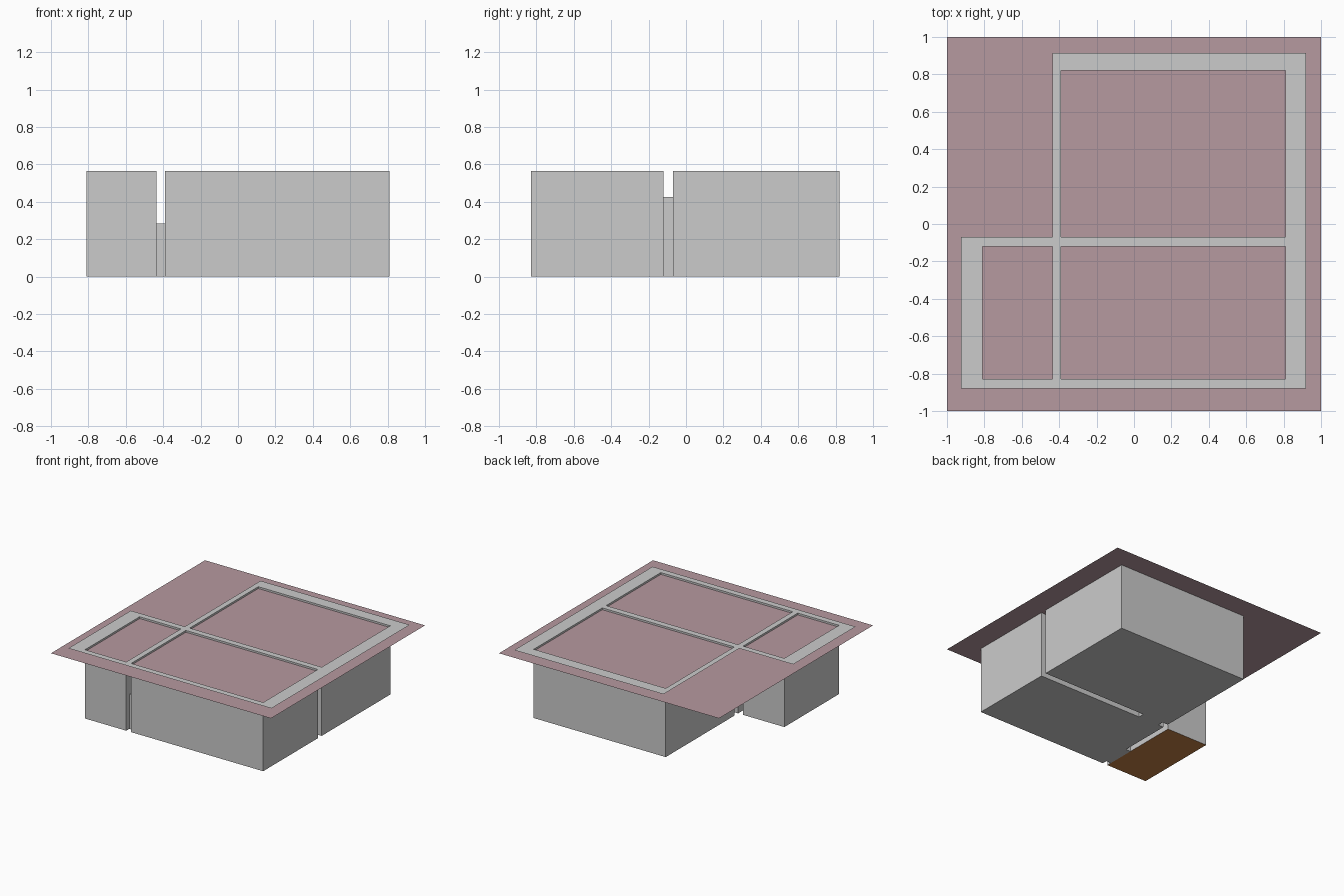
import bpy, bmesh

if "Cube" in bpy.data.objects:
    bpy.data.objects.remove(bpy.data.objects["Cube"])

TOP, WATER = 0.565, 0.55


def material(name, rgb):
    m = bpy.data.materials.new(name)
    m.diffuse_color = (*rgb, 1)
    m.use_nodes = True
    m.node_tree.nodes["Principled BSDF"].inputs["Base Color"].default_value = m.diffuse_color
    return m


mauve = material("mauve", (0.47, 0.32, 0.35))
brown = material("brown", (0.55, 0.22, 0.06))


def finish(name, bm, mat=None):
    bmesh.ops.remove_doubles(bm, verts=bm.verts, dist=1e-5)
    mesh = bpy.data.meshes.new(name)
    bm.to_mesh(mesh)
    bm.free()
    obj = bpy.data.objects.new(name, mesh)
    bpy.context.collection.objects.link(obj)
    if mat:
        mesh.materials.append(mat)
    return obj


def rect(bm, x0, x1, y0, y1, z):
    return bm.faces.new([bm.verts.new((x, y, z)) for x, y in
                         ((x0, y0), (x1, y0), (x1, y1), (x0, y1))])


def sheet(name, bounds, z, mat=None):
    bm = bmesh.new()
    rect(bm, *bounds, z)
    return finish(name, bm, mat)


def shell(name, bounds, z0, z1, drop):
    """Thin-walled box without the faces whose normals are listed in drop."""
    bm = bmesh.new()
    x0, x1, y0, y1 = bounds
    bmesh.ops.create_cube(bm, size=1)
    for v in bm.verts:
        v.co = (x1 if v.co.x > 0 else x0, y1 if v.co.y > 0 else y0,
                z1 if v.co.z > 0 else z0)
    bm.normal_update()
    gone = [f for f in bm.faces
            if tuple(round(c) for c in f.normal) in drop]
    bmesh.ops.delete(bm, geom=gone, context='FACES_ONLY')
    return finish(name, bm)


# Three open basins; the small one has a coloured floor
UP, DOWN = (0, 0, 1), (0, 0, -1)
small = (-0.81, -0.435, -0.83, -0.12)
shell("small_basin_walls", small, 0, TOP, (UP, DOWN))
sheet("small_basin_floor", small, 0, brown)
shell("front_basin", (-0.39, 0.81, -0.83, -0.12), 0, TOP, (UP,))
shell("back_basin", (-0.39, 0.81, -0.07, 0.82), 0, TOP, (UP,))

# Passages bridging the gaps between basins
X_ENDS = ((1, 0, 0), (-1, 0, 0))
Y_ENDS = ((0, 1, 0), (0, -1, 0))
shell("side_passage", (-0.435, -0.39, -0.79, -0.56), 0, 0.285, X_ENDS)
shell("lower_passage", (-0.34, -0.15, -0.12, -0.07), 0, 0.105, Y_ENDS)
shell("upper_passage", (-0.34, -0.15, -0.12, -0.07), 0.105, 0.425, Y_ENDS)

# Flat rim: a grid of cells with the basin openings and open corner skipped
xs = (-0.925, -0.81, -0.435, -0.39, 0.81, 0.92)
ys = (-0.88, -0.83, -0.12, -0.07, 0.82, 0.915)
holes = {(1, 1), (3, 1), (3, 3), (0, 3), (1, 3), (0, 4), (1, 4)}
bm = bmesh.new()
for i in range(5):
    for j in range(5):
        if (i, j) not in holes:
            rect(bm, xs[i], xs[i + 1], ys[j], ys[j + 1], TOP)
bmesh.ops.remove_doubles(bm, verts=bm.verts, dist=1e-5)
bmesh.ops.dissolve_limit(bm, angle_limit=0.01, verts=bm.verts, edges=bm.edges)
finish("basin_rim", bm)

# Wide level surface just below the rim
sheet("level_surface", (-1, 1, -1, 1), WATER, mauve)
